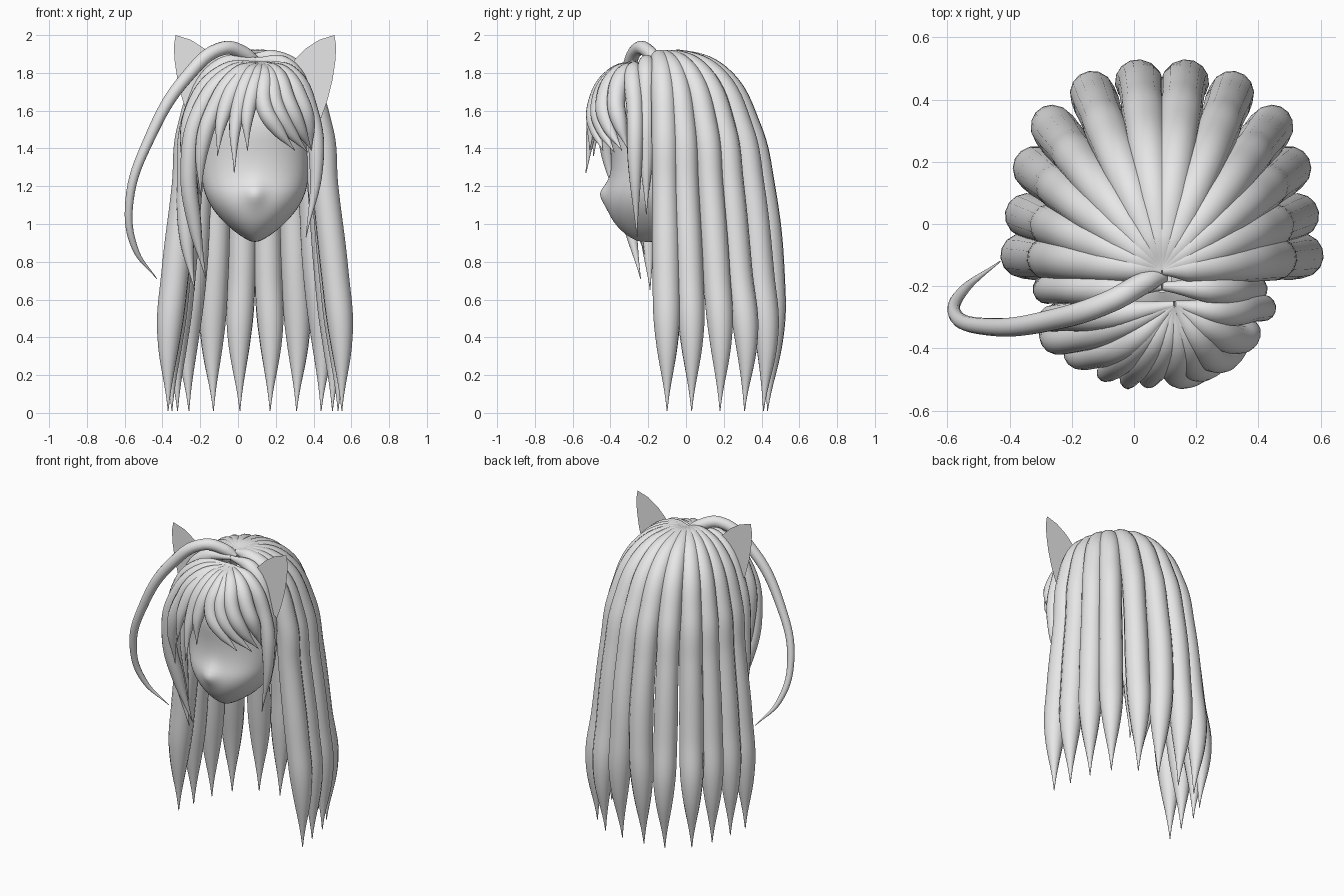
import bpy, bmesh, math

CX = 0.09  # symmetry axis of the head

grey = bpy.data.materials.new("plain grey")
grey.diffuse_color = (0.8, 0.8, 0.8, 1)


def hair(name, strands):
    """One object of tapered tubes; every strand is a list of (x, y, z, radius)."""
    cu = bpy.data.curves.new(name, 'CURVE')
    cu.dimensions = '3D'
    cu.bevel_depth = 1.0
    cu.bevel_resolution = 5
    cu.resolution_u = 8
    cu.use_fill_caps = True
    for pts in strands:
        sp = cu.splines.new('BEZIER')
        sp.radius_interpolation = 'CARDINAL'
        sp.bezier_points.add(len(pts) - 1)
        for bp, (x, y, z, r) in zip(sp.bezier_points, pts):
            bp.co = (x, y, z)
            bp.radius = r
        for bp in sp.bezier_points:
            bp.handle_left_type = bp.handle_right_type = 'AUTO'
    ob = bpy.data.objects.new(name, cu)
    bpy.context.collection.objects.link(ob)
    cu.materials.append(grey)
    bpy.ops.object.select_all(action='DESELECT')
    ob.select_set(True)
    bpy.context.view_layer.objects.active = ob
    bpy.ops.object.convert(target='MESH')
    bpy.ops.object.shade_smooth()
    return ob


def mesh_object(name, bm):
    me = bpy.data.meshes.new(name)
    bm.to_mesh(me)
    bm.free()
    me.materials.append(grey)
    ob = bpy.data.objects.new(name, me)
    bpy.context.collection.objects.link(ob)
    return ob


def lock(root, pts, r):
    """Lock with a thin root, full middle and pointed tip."""
    path = [root] + pts
    n = len(path)
    radii = [0.3 * r] + [r] * (n - 3) + [0.8 * r, 0.002]
    return [(*p, q) for p, q in zip(path, radii)]


# Long back hair: six mirrored pairs fanning out from the crown
tips = [(0.46, -0.10), (0.44, 0.03), (0.41, 0.18), (0.35, 0.31), (0.22, 0.41), (0.08, 0.44)]
squeeze = [0.985, 0.98, 0.97, 0.94, 0.96, 0.84]  # sideways pull of the middle part
levels = [1.89, 1.88, 1.79, 1.50, 1.20, 0.75, 0.40, 0.01]
radii = [0.015, 0.045, 0.062, 0.070, 0.070, 0.074, 0.062, 0.002]
f_side = [0, 0.18, 0.50, 0.76, 0.82, 0.93, 0.99, 1.0]
f_back = [0, 0.18, 0.55, 0.83, 0.95, 1.03, 1.04, 1.0]
ROOT_Y = -0.15
strands = []
for i, (tx, ty) in enumerate(tips):
    k = i / 5
    for s in (-1, 1):
        strands.append([])
        for z, r, a, b in zip(levels, radii, f_side, f_back):
            f = a * (1 - k) + b * k
            q = squeeze[i] if z > 0.5 else 1
            qy = q if i < 5 else 0.985
            strands[-1].append((CX + s * tx * f * q, ROOT_Y + (ty - ROOT_Y) * f * qy, z, r))
hair("back_hair", strands)

# Fringe sweeping from the parting, mostly towards one side
part = (0.13, -0.26, 1.85)
hair("fringe", [lock(part, p, r) for p, r in [
    ([(0.06, -0.39, 1.78), (-0.01, -0.485, 1.55), (-0.02, -0.53, 1.27)], 0.045),
    ([(0.02, -0.38, 1.78), (-0.08, -0.47, 1.57), (-0.11, -0.49, 1.36)], 0.045),
    ([(0.10, -0.39, 1.78), (0.05, -0.49, 1.58), (0.05, -0.51, 1.39)], 0.045),
    ([(0.14, -0.39, 1.78), (0.14, -0.48, 1.62), (0.21, -0.475, 1.50), (0.30, -0.44, 1.39)], 0.045),
    ([(0.17, -0.38, 1.78), (0.20, -0.46, 1.63), (0.27, -0.44, 1.50), (0.37, -0.38, 1.38)], 0.045),
    ([(0.20, -0.36, 1.79), (0.26, -0.43, 1.65), (0.32, -0.41, 1.52), (0.39, -0.34, 1.39)], 0.048),
    ([(0.24, -0.33, 1.79), (0.33, -0.37, 1.65), (0.37, -0.35, 1.53), (0.39, -0.31, 1.40)], 0.048),
    ([(0.0, -0.37, 1.79), (-0.13, -0.42, 1.60), (-0.19, -0.42, 1.40), (-0.20, -0.38, 1.15)], 0.045),
]])

# Locks framing the face
crown = (0.09, -0.20, 1.87)
hair("side_locks", [
    lock(part, [(-0.03, -0.32, 1.80), (-0.20, -0.37, 1.60), (-0.26, -0.36, 1.30),
                (-0.23, -0.30, 1.00), (-0.17, -0.24, 0.71)], 0.045),
    lock(part, [(-0.06, -0.29, 1.81), (-0.23, -0.30, 1.62), (-0.26, -0.30, 1.30),
                (-0.21, -0.22, 0.84)], 0.045),
    lock(crown, [(-0.08, -0.21, 1.84), (-0.24, -0.21, 1.60), (-0.28, -0.21, 1.20),
                 (-0.27, -0.20, 0.90), (-0.23, -0.19, 0.65)], 0.045),
    lock(part, [(0.27, -0.28, 1.80), (0.38, -0.27, 1.60), (0.415, -0.27, 1.30),
                (0.36, -0.26, 0.93)], 0.045),
    lock(crown, [(0.25, -0.21, 1.84), (0.36, -0.21, 1.62), (0.39, -0.21, 1.35),
                 (0.38, -0.21, 1.05)], 0.045),
])

# Long loose strand arching out to the side
hair("loose_strand", [[
    (0.09, -0.16, 1.86, 0.030), (0.03, -0.19, 1.905, 0.036), (-0.08, -0.25, 1.93, 0.036),
    (-0.27, -0.31, 1.78, 0.034), (-0.47, -0.33, 1.45, 0.028), (-0.575, -0.29, 1.12, 0.022),
    (-0.545, -0.21, 0.87, 0.016), (-0.43, -0.12, 0.71, 0.002)]])

# Face: lofted half rings (height, half width, front y) with a small nose
rings = [(0.905, 0.015, -0.24), (0.92, 0.05, -0.285), (0.96, 0.11, -0.34), (1.01, 0.165, -0.385),
         (1.06, 0.21, -0.41), (1.11, 0.243, -0.425), (1.16, 0.265, -0.425), (1.20, 0.276, -0.415),
         (1.25, 0.284, -0.40), (1.32, 0.288, -0.395), (1.40, 0.288, -0.40), (1.48, 0.283, -0.415),
         (1.57, 0.27, -0.41), (1.68, 0.23, -0.37), (1.78, 0.14, -0.30), (1.82, 0.03, -0.22)]
BACK_Y, N = -0.16, 32
bm = bmesh.new()
rows = []
for z, w, yf in rings:
    row = []
    for j in range(N + 1):
        a = math.pi * (j / N - 0.5)
        x = w * math.sin(a)
        nose = 0.045 * math.exp(-(x / 0.05) ** 2 - ((z - 1.16) / 0.045) ** 2)
        row.append(bm.verts.new((CX + x, BACK_Y - (BACK_Y - yf) * math.cos(a) ** 0.85 - nose, z)))
    rows.append(row)
for lo, hi in zip(rows, rows[1:]):
    for j in range(N):
        bm.faces.new((lo[j], lo[j + 1], hi[j + 1], hi[j]))
bm.faces.new(rows[0][::-1])
for f in bm.faces:
    f.smooth = True
face = mesh_object("face", bm)
sub = face.modifiers.new("smooth", 'SUBSURF')
sub.levels = sub.render_levels = 1

# Flat pointed ears, mirrored
outline = [(0.17, 1.80), (0.21, 1.87), (0.27, 1.93), (0.34, 1.975), (0.42, 2.0), (0.43, 1.94),
           (0.425, 1.86), (0.41, 1.76), (0.385, 1.66), (0.35, 1.56), (0.26, 1.62)]
for side, s in (("left", -1), ("right", 1)):
    bm = bmesh.new()
    vs = [bm.verts.new((CX + s * x, -0.215, z)) for x, z in outline]
    bm.faces.new(vs if s < 0 else vs[::-1])
    mesh_object(side + "_ear", bm)
